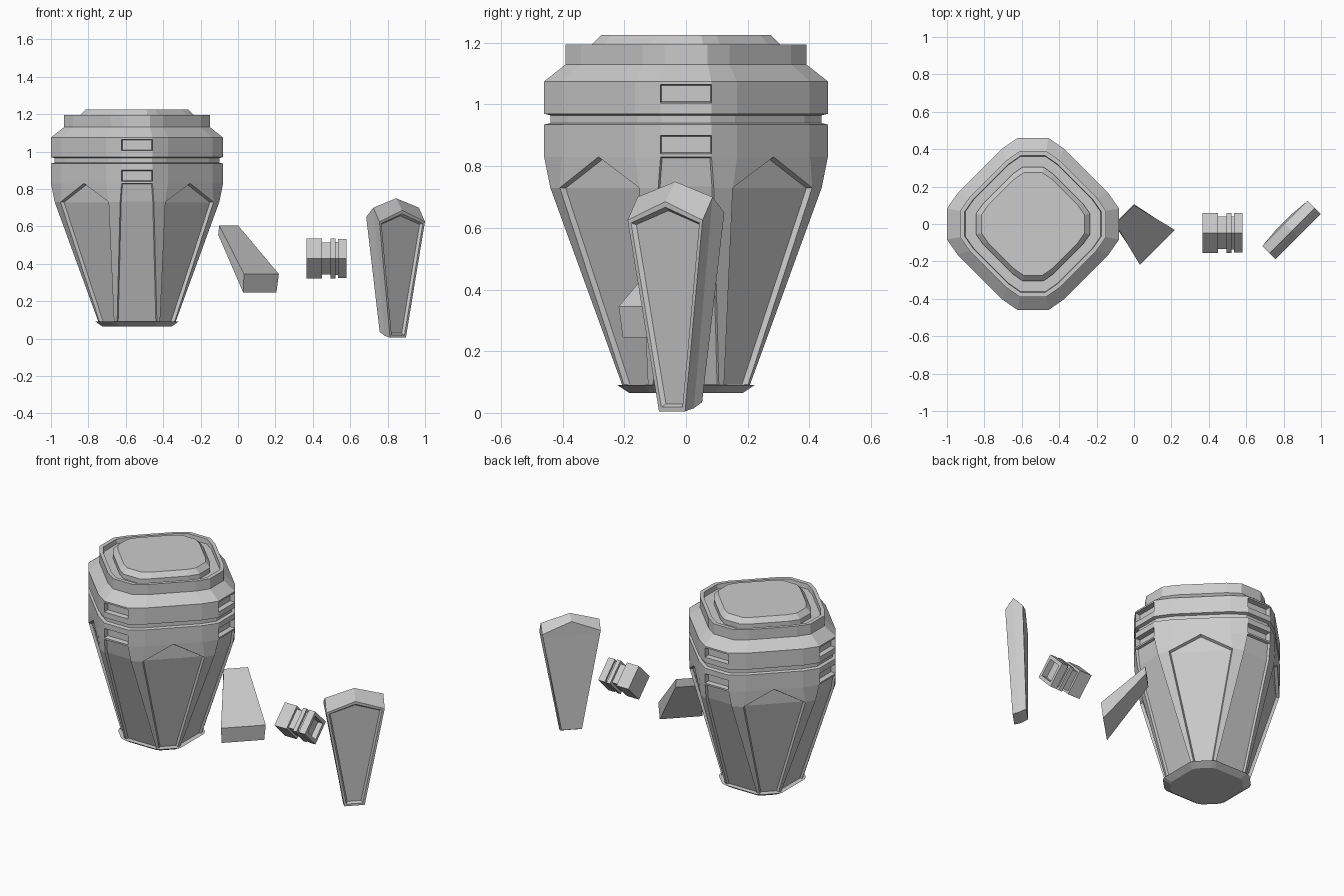
import bpy, bmesh
from math import sqrt, pi
from mathutils import Vector, Matrix

if "Cube" in bpy.data.objects:
    bpy.data.objects.remove(bpy.data.objects["Cube"])

CX = -0.54          # body axis
D = 1 / sqrt(2)


def finish(bm, name):
    bmesh.ops.recalc_face_normals(bm, faces=bm.faces)
    me = bpy.data.meshes.new(name)
    bm.to_mesh(me)
    bm.free()
    ob = bpy.data.objects.new(name, me)
    bpy.context.collection.objects.link(ob)
    return ob


def ring(bm, z, r, f=0.18, bx=0.875, by=0.36):
    """Rounded diamond, 16 sides: per quadrant a corner flat and a long diagonal."""
    out = []
    for k in range(4):
        rot = Matrix.Rotation(k * pi / 2, 3, 'Z')
        for x, y in ((1, -f), (1, f), (bx, by), (by, bx)):
            out.append(bm.verts.new(rot @ Vector((x * r, y * r, z)) + Vector((CX, 0, 0))))
    return out


def bridge(bm, a, b):
    n = len(a)
    return [bm.faces.new((a[i], a[(i + 1) % n], b[(i + 1) % n], b[i])) for i in range(n)]


def recess(bm, faces, t, d):
    bmesh.ops.inset_region(bm, faces=faces, thickness=t, depth=-d,
                           use_even_offset=True, use_boundary=False)


# Body: cap, rim trough, shoulder, groove and lower band
bm = bmesh.new()
profile = [(1.225, .275), (1.195, .305), (1.165, .305), (1.165, .362), (1.195, .365),
           (1.195, .39), (1.13, .39), (1.075, .46), (1.065, .46), (1.005, .46),
           (.97, .46), (.965, .44), (.94, .44), (.935, .46), (.90, .46), (.84, .46)]
rings = [ring(bm, z, r) for z, r in profile]
bm.faces.new(rings[0])
slots, panels, kites = [], [], []
for i in range(len(rings) - 1):
    fs = bridge(bm, rings[i], rings[i + 1])
    if profile[i][0] in (1.065, .90):
        slots += fs[0::4]

# Body: tapered base with corner panels and pointed diagonal panels
last = rings[-1]
top = ring(bm, .83, .46)
mid = ring(bm, .73, .44, .205, .93, .345)
low = ring(bm, .085, .205, .52, .97, .60)
for i in range(16):
    j = (i + 1) % 16
    lower = bm.faces.new((mid[i], mid[j], low[j], low[i]))
    if i % 4 == 2:
        apex = bm.verts.new((top[i].co + top[j].co) / 2)
        bm.faces.new((last[i], last[j], top[j], apex, top[i]))
        bm.faces.new((top[i], apex, mid[i]))
        bm.faces.new((apex, top[j], mid[j]))
        kites += [bm.faces.new((apex, mid[j], mid[i])), lower]
    else:
        bm.faces.new((last[i], last[j], top[j], top[i]))
        upper = bm.faces.new((top[i], top[j], mid[j], mid[i]))
        if i % 4 == 0:
            panels += [upper, lower]
bmesh.ops.recalc_face_normals(bm, faces=bm.faces)
recess(bm, slots, .004, .03)
recess(bm, panels, .006, .014)
recess(bm, kites, .008, .018)
finish(bm, "body_shell")

# Foot lip closing the base
bm = bmesh.new()
lip = [ring(bm, z, r, .5, .95, .62) for z, r in ((.092, .2), (.09, .222), (.065, .185))]
for a, b in zip(lip, lip[1:]):
    bridge(bm, a, b)
bm.faces.new(lip[0])
bm.faces.new(lip[-1])
finish(bm, "foot_lip")


def diag(u, n, z, o):
    """Point in a frame turned 45 degrees: u across, n outward to front right."""
    return (o[0] + (u + n) * D, o[1] + (u - n) * D, z)


# Loose wedge: tapering slab, thick at its lower end
bm = bmesh.new()
sides = []
for s in (-1, 1):
    sides.append([bm.verts.new(diag(s * h, n, z, (0, 0))) for n, z, h in
                  ((-.071, .605, .071), (.177, .345, .132), (.165, .245, .125), (-.075, .555, .075))])
    bm.faces.new(sides[-1])
bridge(bm, *sides)
finish(bm, "wedge")

# Loose connector: stepped square peg standing on its edge, socket in the end
bm = bmesh.new()
steps = [(.365, .107), (.45, .107), (.45, .086), (.495, .086), (.495, .107), (.52, .107),
         (.52, .088), (.535, .088), (.535, .105), (.58, .105), (.58, .075), (.545, .075)]
squares = []
for x, h in steps:
    squares.append([bm.verts.new((x, -.047 + dy * h, .428 + dz * h))
                    for dy, dz in ((1, 0), (0, 1), (-1, 0), (0, -1))])
for a, b in zip(squares, squares[1:]):
    bridge(bm, a, b)
bm.faces.new(squares[0])
bm.faces.new(squares[-1])
finish(bm, "connector")

# Loose shield plate: back, ridge and front outlines (n, apex z, shoulder z, half width)
O = (.8425, -.0325)
bm = bmesh.new()
outlines = []
for nt, za, zs, w, nb, zb, wb in ((-.05, .72, .65, .172, -.06, .035, .06),
                                  (.004, .75, .70, .172, -.02, .015, .062),
                                  (.05, .685, .625, .172, .018, .005, .06)):
    pts = ((0, nt, za), (w, nt, zs), (wb, nb, zb), (-wb, nb, zb), (-w, nt, zs))
    outlines.append([bm.verts.new(diag(u, n, z, O)) for u, n, z in pts])
for a, b in zip(outlines, outlines[1:]):
    bridge(bm, a, b)
bm.faces.new(outlines[0])
front = bm.faces.new(outlines[-1])
bmesh.ops.recalc_face_normals(bm, faces=bm.faces)
bmesh.ops.inset_region(bm, faces=[front], thickness=.018, depth=0)
bmesh.ops.inset_region(bm, faces=[front], thickness=.012, depth=-.014)
plate = finish(bm, "shield_plate")

# Slot across the back of the plate
bm = bmesh.new()
bmesh.ops.create_cube(bm, size=1)
for v in bm.verts:
    x, y, z = v.co
    v.co = diag(x * .25, -.055 + y * .06, .59 + z * .09, O)
cutter = finish(bm, "slot_cutter")
cutter.hide_render = True
cutter.hide_viewport = True
cutter.display_type = 'WIRE'
cut = plate.modifiers.new("slot", 'BOOLEAN')
cut.operation = 'DIFFERENCE'
cut.solver = 'EXACT'
cut.object = cutter
